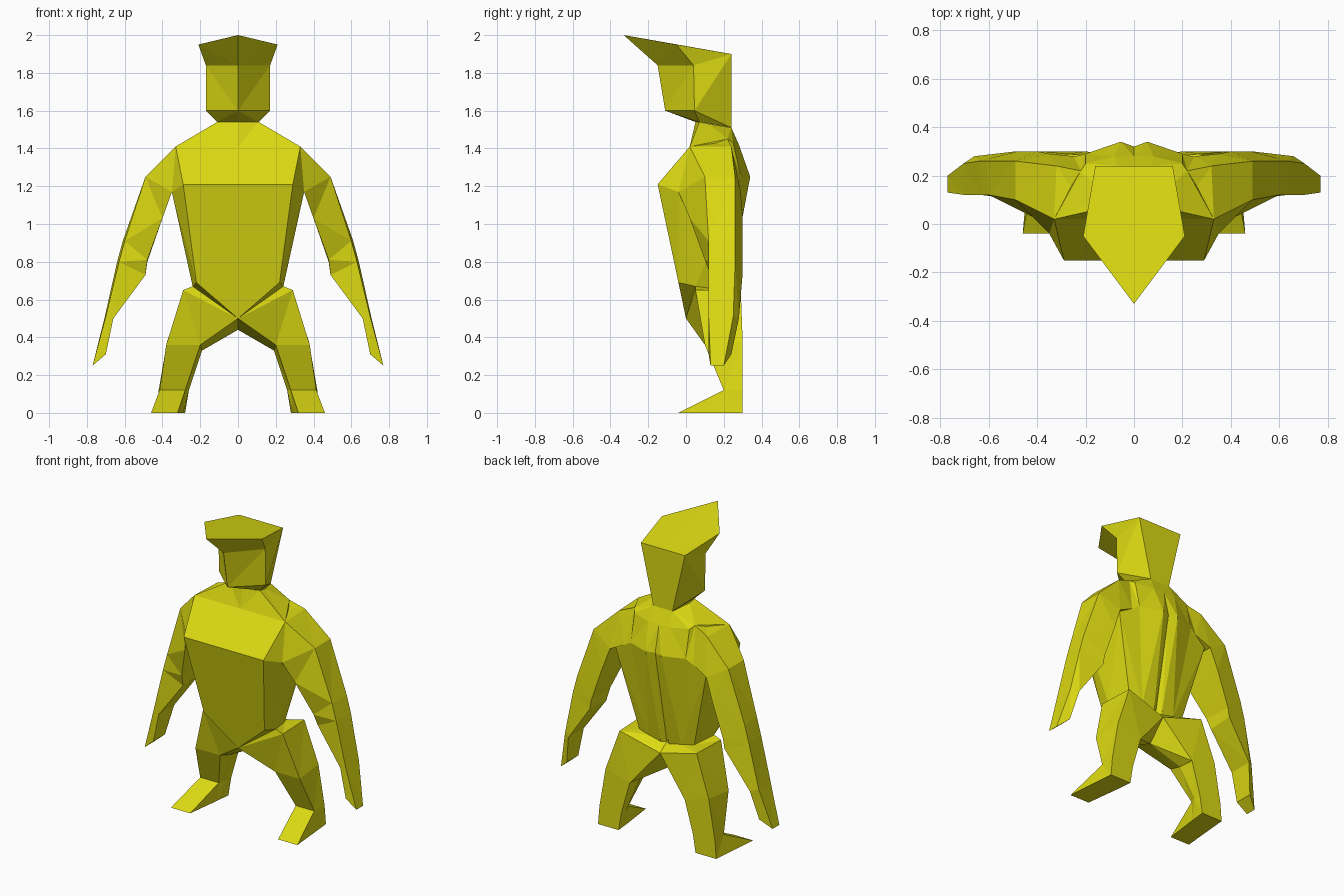
import bpy, bmesh

yellow = bpy.data.materials.new("yellow")
yellow.diffuse_color = (0.72, 0.70, 0.006, 1)


def loft(name, rings, closed=False, cap_start=False, cap_end=False):
    """Skin the rings of the +x half, add the mirrored half, weld the seam."""
    bm = bmesh.new()
    for side in (1, -1):
        rows = [[bm.verts.new((side * x, y, z)) for x, y, z in r] for r in rings]
        n = len(rows[0])
        for a, b in zip(rows, rows[1:]):
            for i in range(n if closed else n - 1):
                j = (i + 1) % n
                bm.faces.new((a[i], a[j], b[j], b[i]))
        if cap_start:
            bm.faces.new(rows[0])
        if cap_end:
            bm.faces.new(rows[-1])
    bmesh.ops.remove_doubles(bm, verts=bm.verts, dist=0.0005)
    bmesh.ops.triangulate(bm, faces=bm.faces)
    bmesh.ops.recalc_face_normals(bm, faces=bm.faces)
    mesh = bpy.data.meshes.new(name)
    bm.to_mesh(mesh)
    bm.free()
    mesh.materials.append(yellow)
    obj = bpy.data.objects.new(name, mesh)
    bpy.context.collection.objects.link(obj)
    return obj


# Head with pointed brow: front centre, cheek, back corner, back centre
loft("head", [
    [(0, -.33, 2.0), (.21, -.05, 1.95), (.16, .24, 1.90), (0, .24, 1.90)],
    [(0, -.15, 1.84), (.17, .04, 1.84), (.16, .24, 1.90), (0, .24, 1.90)],
    [(0, -.11, 1.60), (.17, .045, 1.60), (.07, .24, 1.51), (0, .24, 1.51)],
    [(0, .05, 1.54), (.11, .07, 1.54), (.07, .24, 1.51), (0, .24, 1.51)],
], cap_start=True)

# Torso: neck, shoulders, chest, waist, hips, from front centre to back centre
loft("torso", [
    [(0, .05, 1.54), (.11, .07, 1.54), (.11, .07, 1.54), (.11, .12, 1.53),
     (.07, .24, 1.51), (.07, .24, 1.51), (0, .24, 1.51)],
    [(0, .02, 1.41), (.33, .02, 1.41), (.33, .02, 1.41), (.22, .22, 1.45),
     (.20, .25, 1.43), (.08, .28, 1.42), (0, .28, 1.42)],
    [(0, -.15, 1.21), (.29, -.15, 1.21), (.35, -.04, 1.17), (.33, .26, 1.17),
     (.20, .29, 1.25), (.055, .34, 1.25), (0, .32, 1.25)],
    [(0, -.04, .69), (.22, -.04, .69), (.24, .05, .67), (.20, .20, .65),
     (.12, .22, .64), (.03, .22, .62), (0, .20, .62)],
    [(0, 0, .50), (0, 0, .50), (.29, .05, .65), (.28, .29, .65),
     (0, .27, .57), (0, .27, .57), (0, .27, .57)],
])

# Arms: outer front, outer back, inner back, inner front
loft("arms", [
    [(.22, .10, 1.44), (.22, .22, 1.45), (.25, .28, 1.22), (.30, -.02, 1.19)],
    [(.33, .02, 1.41), (.32, .24, 1.41), (.35, .29, 1.17), (.35, -.04, 1.17)],
    [(.49, .10, 1.25), (.49, .26, 1.25), (.40, .30, 1.03), (.40, .02, 1.03)],
    [(.60, .12, .91), (.61, .26, .91), (.48, .30, .80), (.48, .10, .81)],
    [(.63, .12, .80), (.64, .26, .80), (.49, .30, .74), (.49, .13, .73)],
    [(.70, .12, .51), (.705, .25, .51), (.66, .28, .50), (.66, .12, .50)],
    [(.77, .13, .25), (.77, .20, .25), (.70, .24, .31), (.70, .12, .31)],
], closed=True, cap_end=True)

# Legs and feet: outer front, outer back, inner back, inner middle, inner front
loft("legs", [
    [(.29, .05, .65), (.28, .29, .65), (0, .27, .57), (0, .15, .44), (0, 0, .50)],
    [(.38, .10, .36), (.375, .30, .38), (.20, .30, .33), (.19, .20, .33), (.20, .10, .36)],
    [(.415, .20, .12), (.42, .30, .12), (.26, .30, .12), (.26, .25, .12), (.28, .20, .12)],
    [(.46, -.04, 0), (.43, .30, 0), (.28, .30, 0), (.29, .20, 0), (.32, -.04, 0)],
], closed=True, cap_end=True)
